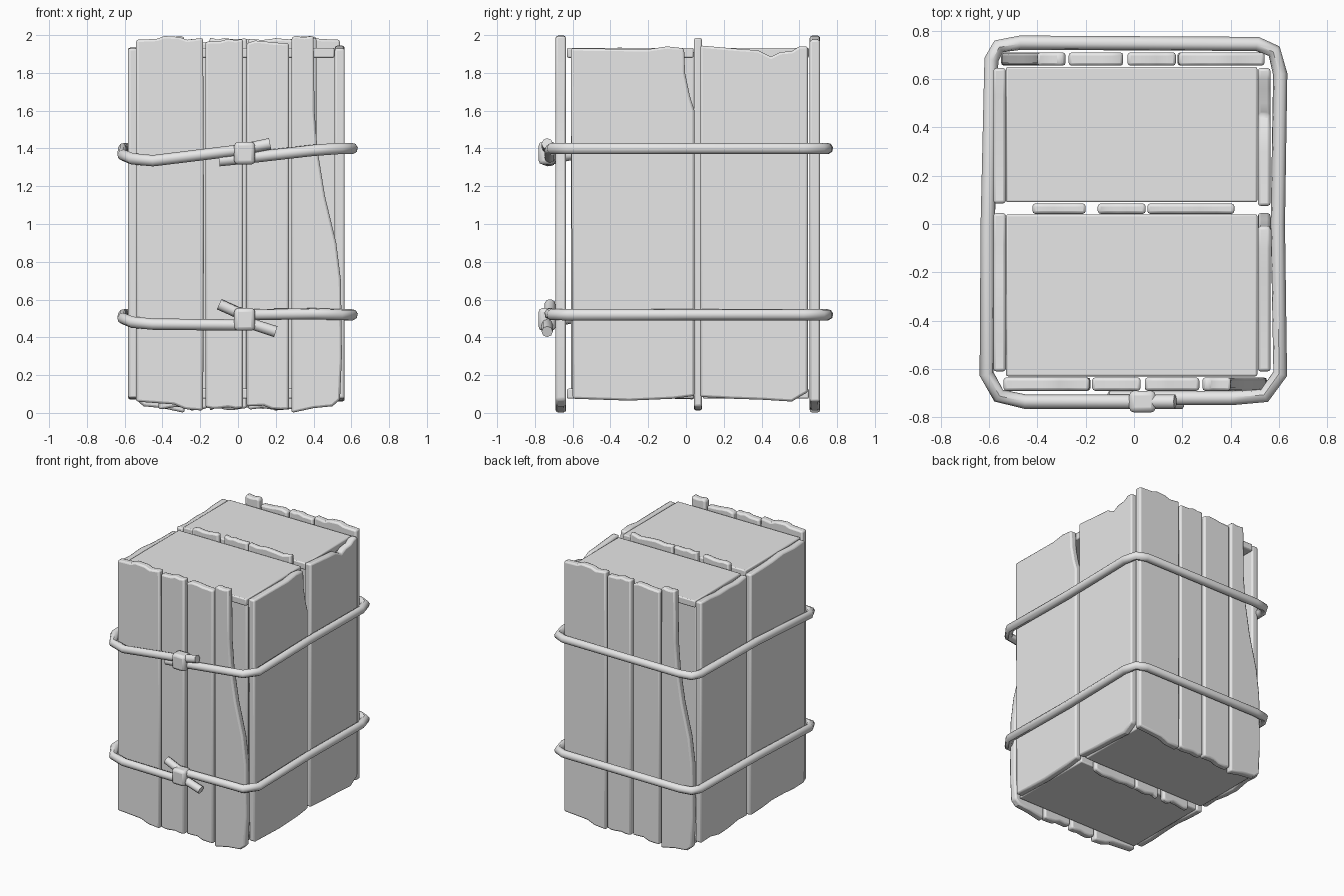
import bpy, bmesh, random
from mathutils import Vector

random.seed(4)
if "Cube" in bpy.data.objects:
    bpy.data.objects.remove(bpy.data.objects["Cube"], do_unlink=True)

grey = bpy.data.materials.new("plain_grey")
grey.use_nodes = True
grey.diffuse_color = (0.8, 0.8, 0.8, 1)
grey.node_tree.nodes["Principled BSDF"].inputs["Base Color"].default_value = (0.8, 0.8, 0.8, 1)


def finish(obj, angle=0.6):
    bpy.ops.object.select_all(action='DESELECT')
    obj.select_set(True)
    bpy.context.view_layer.objects.active = obj
    bpy.ops.object.shade_smooth_by_angle(angle=angle)


def board(name, outline, low, high, axis, bevel=0.012):
    """Extrude a 2D outline between two depths along the given axis."""
    def place(p, d):
        return {'x': (d, p[0], p[1]), 'y': (p[0], d, p[1]), 'z': (p[0], p[1], d)}[axis]
    bm = bmesh.new()
    face = bm.faces.new([bm.verts.new(place(p, low)) for p in outline])
    grown = bmesh.ops.extrude_face_region(bm, geom=[face])
    shift = Vector(place((0, 0), high - low))
    bmesh.ops.translate(bm, vec=shift,
                        verts=[v for v in grown["geom"] if isinstance(v, bmesh.types.BMVert)])
    bmesh.ops.recalc_face_normals(bm, faces=bm.faces)
    mesh = bpy.data.meshes.new(name)
    bm.to_mesh(mesh)
    bm.free()
    mesh.materials.append(grey)
    obj = bpy.data.objects.new(name, mesh)
    bpy.context.collection.objects.link(obj)
    mod = obj.modifiers.new("worn_edges", 'BEVEL')
    mod.width, mod.segments, mod.limit_method = bevel, 2, 'ANGLE'
    mod.angle_limit = 0.7
    finish(obj)
    return obj


def rough_end(a, b, z, depth, steps=5):
    """Worn board end running from a to b, with its highest reach at z."""
    return [(a + (b - a) * i / steps, z - random.random() * depth) for i in range(steps + 1)]


def plank(a, b, bottom, top, side=()):
    """Outline with worn ends; side holds extra points down the b edge."""
    lower = [(u, 2 * bottom - z) for u, z in rough_end(b, a, bottom, 0.025)]
    return rough_end(a, b, top, 0.022) + list(side) + lower


def rectangle(x0, x1, y0, y1):
    return [(x0, y0), (x1, y0), (x1, y1), (x0, y1)]


# Front slats, repeated on the back turned half round
split = [(0.405, 1.6), (0.42, 1.4), (0.46, 1.15), (0.52, 0.9), (0.545, 0.7), (0.55, 0.3)]
slats = [[(-0.54, 1.975), (-0.43, 1.98), (-0.39, 1.995), (-0.31, 1.99), (-0.27, 1.975),
          (-0.185, 1.985), (-0.18, 1.0), (-0.185, 0.012), (-0.28, 0.02), (-0.34, 0.045),
          (-0.54, 0.06)],
         plank(-0.173, 0.027, 0.02, 1.985),
         plank(0.045, 0.27, 0.015, 1.975),
         rough_end(0.283, 0.4, 2.0, 0.015) + split
         + [(0.54, 0.07), (0.5, 0.035), (0.4, 0.025), (0.283, 0.0)]]
for i, outline in enumerate(slats):
    board(f"front_slat_{i + 1}", outline, -0.69, -0.635, 'y')
    board(f"back_slat_{i + 1}", [(-x, z) for x, z in outline], 0.655, 0.71, 'y')

# Middle slats in the gap between the two halves
for i, (a, b) in enumerate([(-0.42, -0.2), (-0.15, 0.048), (0.055, 0.415)]):
    board(f"middle_slat_{i + 1}", plank(a, b, 0.01, 1.99), 0.042, 0.085, 'y')

# Top and bottom panels of each half
for half, y0, y1 in (("front", -0.63, 0.04), ("back", 0.09, 0.65)):
    for level, z in (("bottom", 0.075), ("top", 1.88)):
        board(f"{half}_{level}_panel", rectangle(-0.53, 0.51, y0, y1), z, z + 0.053, 'z', 0.008)

# Side boards with broken corners and notches
front_side = [(-0.61, 1.93), (-0.2, 1.925), (-0.1, 1.94), (-0.01, 1.93), (-0.005, 1.8),
              (0.02, 1.68), (0.045, 1.6), (0.045, 0.09), (-0.07, 0.075), (-0.3, 0.065),
              (-0.45, 0.07), (-0.6, 0.075)]
back_side = [(0.075, 1.945), (0.3, 1.925), (0.38, 1.92), (0.45, 1.885), (0.5, 1.91),
             (0.56, 1.915), (0.6, 1.94), (0.645, 1.94), (0.645, 0.11), (0.61, 0.09),
             (0.56, 0.06), (0.4, 0.07), (0.25, 0.075), (0.075, 0.085)]
board("right_front_side", front_side, 0.512, 0.565, 'x')
board("right_back_side", back_side, 0.512, 0.565, 'x')
board("left_front_side", plank(-0.61, 0.045, 0.07, 1.935), -0.582, -0.53, 'x')
board("left_back_side", plank(0.085, 0.645, 0.07, 1.935), -0.582, -0.53, 'x')


# Rope loops tied at the front
def rope(name, points, radius=0.03):
    curve = bpy.data.curves.new(name, 'CURVE')
    curve.dimensions = '3D'
    curve.bevel_depth, curve.bevel_resolution = radius, 2
    curve.use_fill_caps = True
    spline = curve.splines.new('POLY')
    spline.points.add(len(points) - 1)
    for point, co in zip(spline.points, points):
        point.co = (*co, 1)
    curve.materials.append(grey)
    obj = bpy.data.objects.new(name, curve)
    bpy.context.collection.objects.link(obj)
    bpy.ops.object.select_all(action='DESELECT')
    obj.select_set(True)
    bpy.context.view_layer.objects.active = obj
    bpy.ops.object.convert(target='MESH')
    finish(bpy.context.object, 0.8)


def tied_rope(name, z, left_z, left_run, right_run):
    """Runs give (x, z) points across the front, from each corner to the loose end."""
    start = [(x, -0.735, h) for x, h in reversed(left_run)]
    left = [(-0.56, -0.71, left_z), (-0.61, -0.62, left_z + 0.02), (-0.605, 0.0, z),
            (-0.59, 0.68, z), (-0.56, 0.735, z), (-0.47, 0.75, z)]
    right = [(0.51, 0.745, z), (0.58, 0.715, z), (0.605, 0.62, z), (0.595, 0.0, z),
             (0.605, -0.62, z), (0.54, -0.71, z)]
    rope(name, start + left + right + [(x, -0.72, h) for x, h in right_run])
    knot = board(name + "_knot", rectangle(-0.02, 0.09, -0.78, -0.69),
                 z - 0.085, z + 0.035, 'z', 0.02)
    return knot


tied_rope("upper_rope", 1.4, 1.345,
          [(-0.45, 1.335), (0.0, 1.39), (0.17, 1.425)],
          [(0.4, 1.39), (0.05, 1.35), (-0.1, 1.335)])
tied_rope("lower_rope", 0.52, 0.48,
          [(-0.45, 0.47), (0.0, 0.465), (0.06, 0.475), (0.2, 0.43)],
          [(0.4, 0.525), (0.06, 0.52), (0.0, 0.53), (-0.1, 0.575)])
